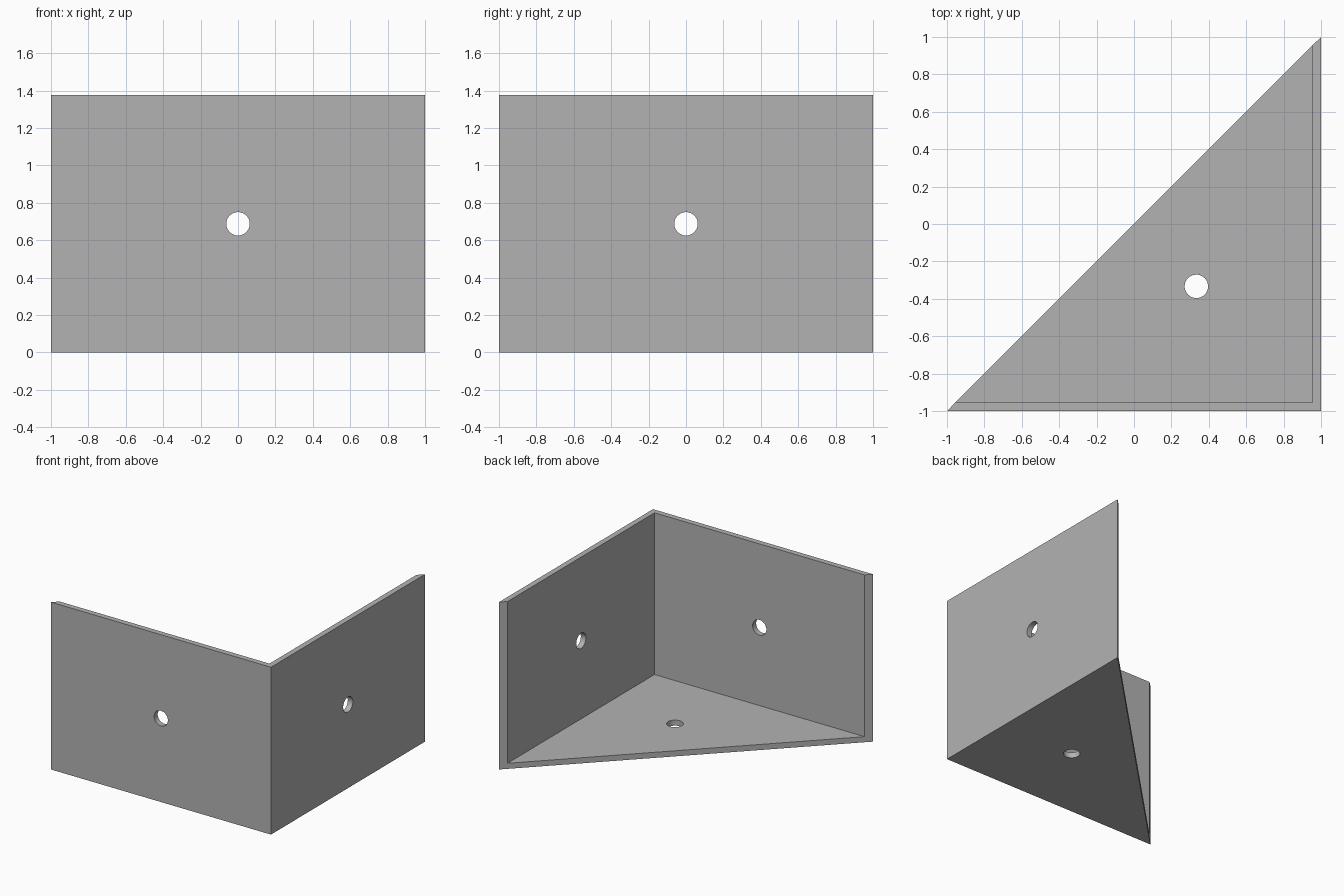
import bpy
import bmesh
from math import pi, radians
from mathutils import Matrix

if "Cube" in bpy.data.objects:
    bpy.data.objects.remove(bpy.data.objects["Cube"], do_unlink=True)

HEIGHT = 1.375
WALL = 0.046
HOLE_RADIUS = 0.0625

grey = bpy.data.materials.new("bracket grey")
grey.use_nodes = True
grey.diffuse_color = (0.45, 0.45, 0.45, 1)
grey.node_tree.nodes["Principled BSDF"].inputs["Base Color"].default_value = grey.diffuse_color


def add_object(name, bm):
    bmesh.ops.recalc_face_normals(bm, faces=bm.faces)
    mesh = bpy.data.meshes.new(name)
    bm.to_mesh(mesh)
    bm.free()
    mesh.materials.append(grey)
    obj = bpy.data.objects.new(name, mesh)
    bpy.context.collection.objects.link(obj)
    return obj


def prism(name, outline, bottom, top):
    bm = bmesh.new()
    face = bm.faces.new([bm.verts.new((x, y, bottom)) for x, y in outline])
    new = bmesh.ops.extrude_face_region(bm, geom=[face])["geom"]
    verts = [v for v in new if isinstance(v, bmesh.types.BMVert)]
    bmesh.ops.translate(bm, verts=verts, vec=(0, 0, top - bottom))
    return add_object(name, bm)


def drill(name, centre, angle, axis):
    bm = bmesh.new()
    bmesh.ops.create_cone(bm, cap_ends=True, segments=48, radius1=HOLE_RADIUS,
                          radius2=HOLE_RADIUS, depth=0.3,
                          matrix=Matrix.Translation(centre) @ Matrix.Rotation(angle, 4, axis))
    return add_object(name, bm)


# Solid triangular corner block
bracket = prism("corner_bracket", [(-1, -1), (1, -1), (1, 1)], 0, HEIGHT)

# Cavity, open at the top and along the diagonal
inner = 1 - WALL
cavity = prism("cavity_cutter", [(-2, -inner), (inner, -inner), (inner, 2)], WALL, HEIGHT + 1)

# One screw hole through each plate
cutters = [
    cavity,
    drill("front_hole_cutter", (0, -1, HEIGHT / 2), pi / 2, 'X'),
    drill("side_hole_cutter", (1, 0, HEIGHT / 2), pi / 2, 'Y'),
    drill("base_hole_cutter", (1 / 3, -1 / 3, 0), 0, 'Z'),
]

bpy.ops.object.select_all(action='DESELECT')
bracket.select_set(True)
bpy.context.view_layer.objects.active = bracket
for cutter in cutters:
    cutter.hide_render = True
    cut = bracket.modifiers.new(cutter.name, 'BOOLEAN')
    cut.operation = 'DIFFERENCE'
    cut.solver = 'EXACT'
    cut.object = cutter
    bpy.ops.object.modifier_apply(modifier=cut.name)
    bpy.data.objects.remove(cutter, do_unlink=True)

# Round hole walls, crisp plate edges
bpy.ops.object.shade_smooth_by_angle(angle=radians(30))
